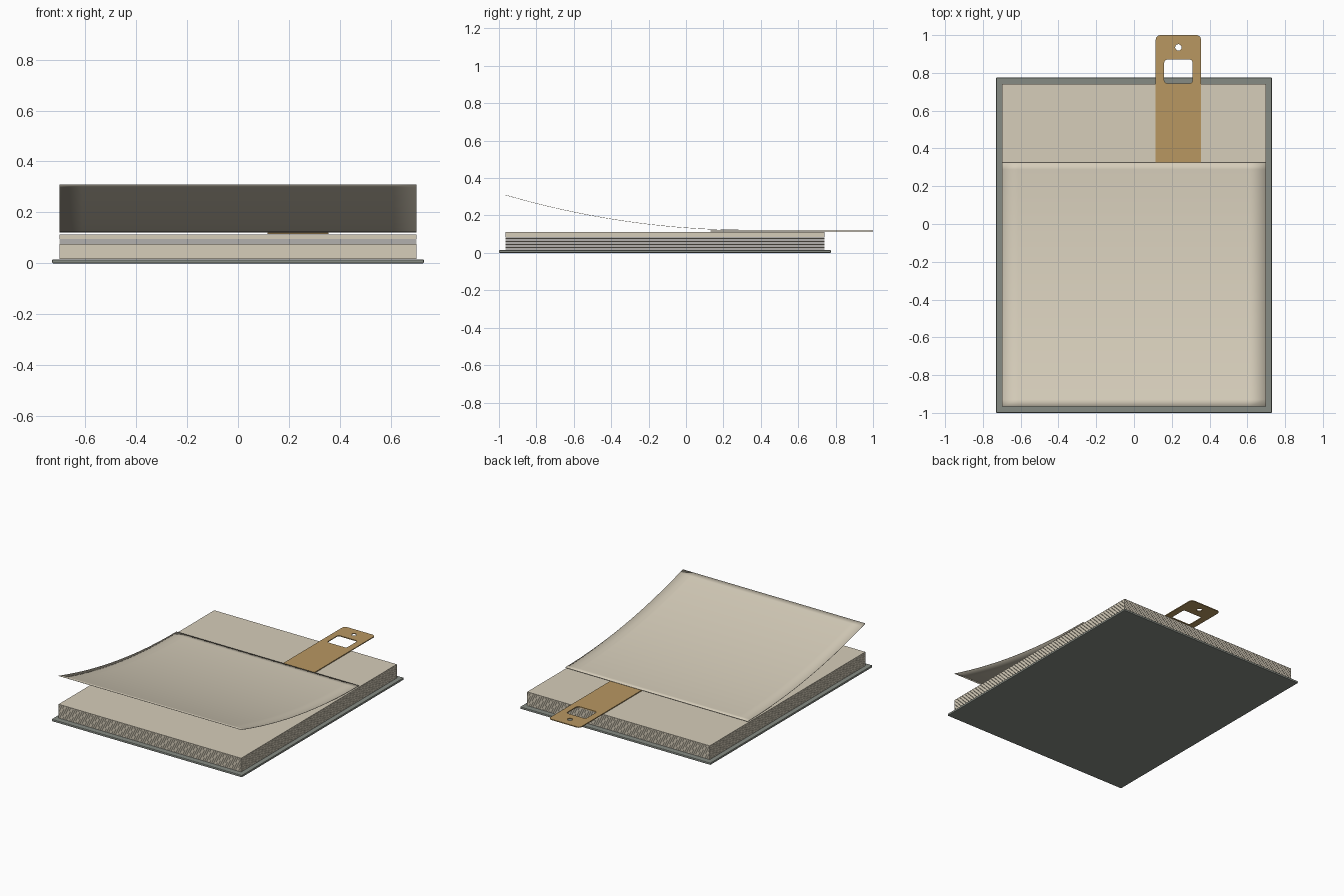
import bpy, bmesh, math

cube = bpy.data.objects.get("Cube")
if cube:
    bpy.data.objects.remove(cube, do_unlink=True)


def material(name, rgb):
    m = bpy.data.materials.new(name)
    m.use_nodes = True
    m.diffuse_color = (*rgb, 1)
    m.node_tree.nodes["Principled BSDF"].inputs["Base Color"].default_value = (*rgb, 1)
    return m


PAPER = material("cream_paper", (0.67, 0.61, 0.49))
BOARD = material("grey_board", (0.24, 0.26, 0.23))
TAN = material("tan_card", (0.48, 0.31, 0.12))


def add_object(name, data, mat):
    data.materials.append(mat)
    ob = bpy.data.objects.new(name, data)
    bpy.context.collection.objects.link(ob)
    return ob


def box(name, x, y, z, mat):
    """Box from (min, max) ranges on each axis."""
    bm = bmesh.new()
    bmesh.ops.create_cube(bm, size=1)
    for v in bm.verts:
        for i, (lo, hi) in enumerate((x, y, z)):
            v.co[i] = lo if v.co[i] < 0 else hi
    me = bpy.data.meshes.new(name)
    bm.to_mesh(me)
    bm.free()
    return add_object(name, me, mat)


# Backing board with softened edges
board = box("backing_board", (-0.73, 0.73), (-1, 0.775), (0, 0.015), BOARD)
bevel = board.modifiers.new("soft_edges", 'BEVEL')
bevel.width = 0.004
bevel.segments = 2

# Stack of separate sheets
SHEETS, BOTTOM, TOP = 24, 0.017, 0.113
pitch = (TOP - BOTTOM) / SHEETS
stack = box("page_stack", (-0.70, 0.70), (-0.965, 0.74),
            (BOTTOM, BOTTOM + pitch * 0.9), PAPER)
array = stack.modifiers.new("sheets", 'ARRAY')
array.count = SHEETS
array.use_relative_offset = False
array.use_constant_offset = True
array.constant_offset_displace = (0, 0, pitch)

# Lifted page, curling up towards the front
bm = bmesh.new()
bmesh.ops.create_grid(bm, x_segments=16, y_segments=36, size=1)
for v in bm.verts:
    t = (1 - v.co.y) / 2
    v.co = (v.co.x * 0.70, 0.325 - 1.29 * t, 0.1235 + 0.187 * t * t)
me = bpy.data.meshes.new("lifted_page")
bm.to_mesh(me)
bm.free()
page = add_object("lifted_page", me, PAPER)
solid = page.modifiers.new("thickness", 'SOLIDIFY')
solid.thickness = 0.002
solid.offset = -1
for p in me.polygons:
    p.use_smooth = True


# Card bookmark with a window and a small round hole
def rounded_rect(x0, x1, y0, y1, r_low, r_high, steps=6):
    pts = []
    corners = ((x1, y1, -1, -1, r_high), (x0, y1, 1, -1, r_high),
               (x0, y0, 1, 1, r_low), (x1, y0, -1, 1, r_low))
    for k, (x, y, sx, sy, r) in enumerate(corners):
        for i in range(steps + 1 if r else 1):
            a = (k + i / steps) * math.pi / 2
            pts.append((x + sx * r + r * math.cos(a), y + sy * r + r * math.sin(a)))
    return pts


curve = bpy.data.curves.new("bookmark", 'CURVE')
curve.dimensions = '2D'
curve.fill_mode = 'BOTH'
curve.extrude = 0.003
hole = [(0.235 + 0.017 * math.cos(i * math.tau / 20),
         0.935 + 0.017 * math.sin(i * math.tau / 20)) for i in range(20)]
for outline in (rounded_rect(0.115, 0.355, 0.13, 1.0, 0, 0.025),
                rounded_rect(0.16, 0.31, 0.745, 0.87, 0.015, 0.015), hole):
    spline = curve.splines.new('POLY')
    spline.points.add(len(outline) - 1)
    for point, (x, y) in zip(spline.points, outline):
        point.co = (x, y, 0, 1)
    spline.use_cyclic_u = True
bookmark = add_object("bookmark", curve, TAN)
bookmark.location.z = 0.1175
bpy.ops.object.select_all(action='DESELECT')
bookmark.select_set(True)
bpy.context.view_layer.objects.active = bookmark
bpy.ops.object.convert(target='MESH')
bpy.ops.object.shade_flat()
